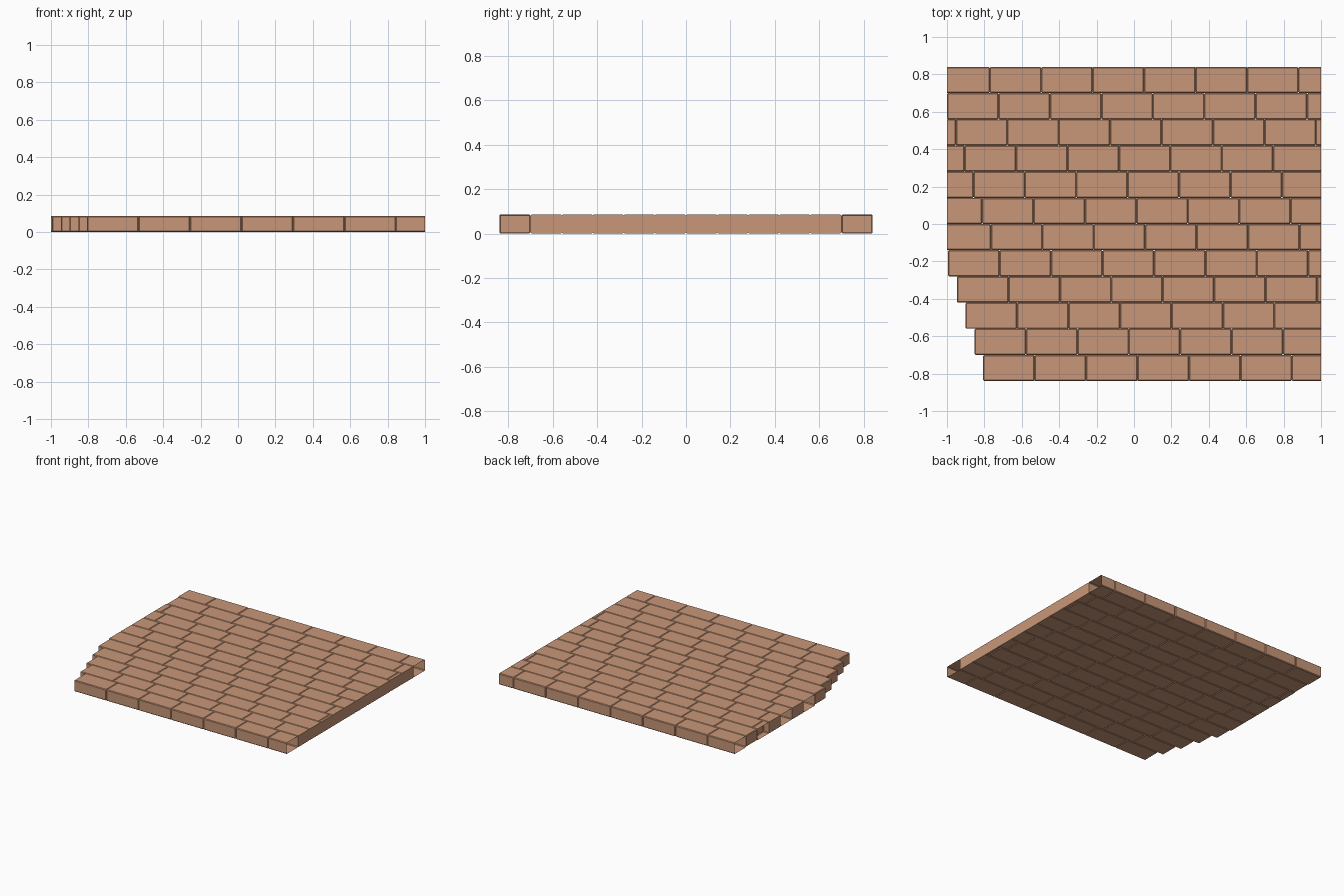
import bpy, bmesh
from mathutils import Matrix

if "Cube" in bpy.data.objects:
    bpy.data.objects.remove(bpy.data.objects["Cube"])

ROWS, PITCH_X, PITCH_Y, HEIGHT = 12, 0.2749, 0.14, 0.086
STAGGER, START, BEVEL = 0.0468, -0.806, 0.005

clay = bpy.data.materials.new("clay")
clay.diffuse_color = (0.58, 0.31, 0.19, 1)
clay.use_nodes = True
clay.node_tree.nodes["Principled BSDF"].inputs["Base Color"].default_value = clay.diffuse_color


def cut_end(bm, side, cap):
    # trim at x = +-1, optionally closing the cut
    geom = bm.verts[:] + bm.edges[:] + bm.faces[:]
    res = bmesh.ops.bisect_plane(bm, geom=geom, dist=1e-6, plane_co=(side, 0, 0),
                                 plane_no=(side, 0, 0), clear_outer=True)
    edges = [e for e in res["geom_cut"] if isinstance(e, bmesh.types.BMEdge)]
    if cap and edges:
        bmesh.ops.contextual_create(bm, geom=edges)


def add_brick(target, x0, y, cap_left, cap_right):
    bm = bmesh.new()
    centre = (x0 + PITCH_X / 2, y, HEIGHT / 2)
    bmesh.ops.create_cube(bm, size=1, matrix=Matrix.Translation(centre)
                          @ Matrix.Diagonal((PITCH_X, PITCH_Y, HEIGHT, 1)))
    bmesh.ops.bevel(bm, geom=bm.edges[:], offset=BEVEL, segments=1,
                    affect='EDGES', profile=0.5)
    if x0 < -1:
        cut_end(bm, -1, cap_left)
    if x0 + PITCH_X > 1:
        cut_end(bm, 1, cap_right)
    part = bpy.data.meshes.new("temp")
    bm.to_mesh(part)
    bm.free()
    target.from_mesh(part)
    bpy.data.meshes.remove(part)


# staggered courses of bricks; outer courses are left open at the trimmed ends
for row in range(ROWS):
    bm = bmesh.new()
    y = (row - (ROWS - 1) / 2) * PITCH_Y
    x = START - row * STAGGER
    while x < 0.999:
        if x + PITCH_X > -0.999:
            add_brick(bm, x, y, row % 2 == 0, 0 < row < ROWS - 1)
        x += PITCH_X
    mesh = bpy.data.meshes.new(f"brick_row_{row + 1}")
    bm.to_mesh(mesh)
    bm.free()
    mesh.materials.append(clay)
    obj = bpy.data.objects.new(f"brick_row_{row + 1}", mesh)
    bpy.context.collection.objects.link(obj)
